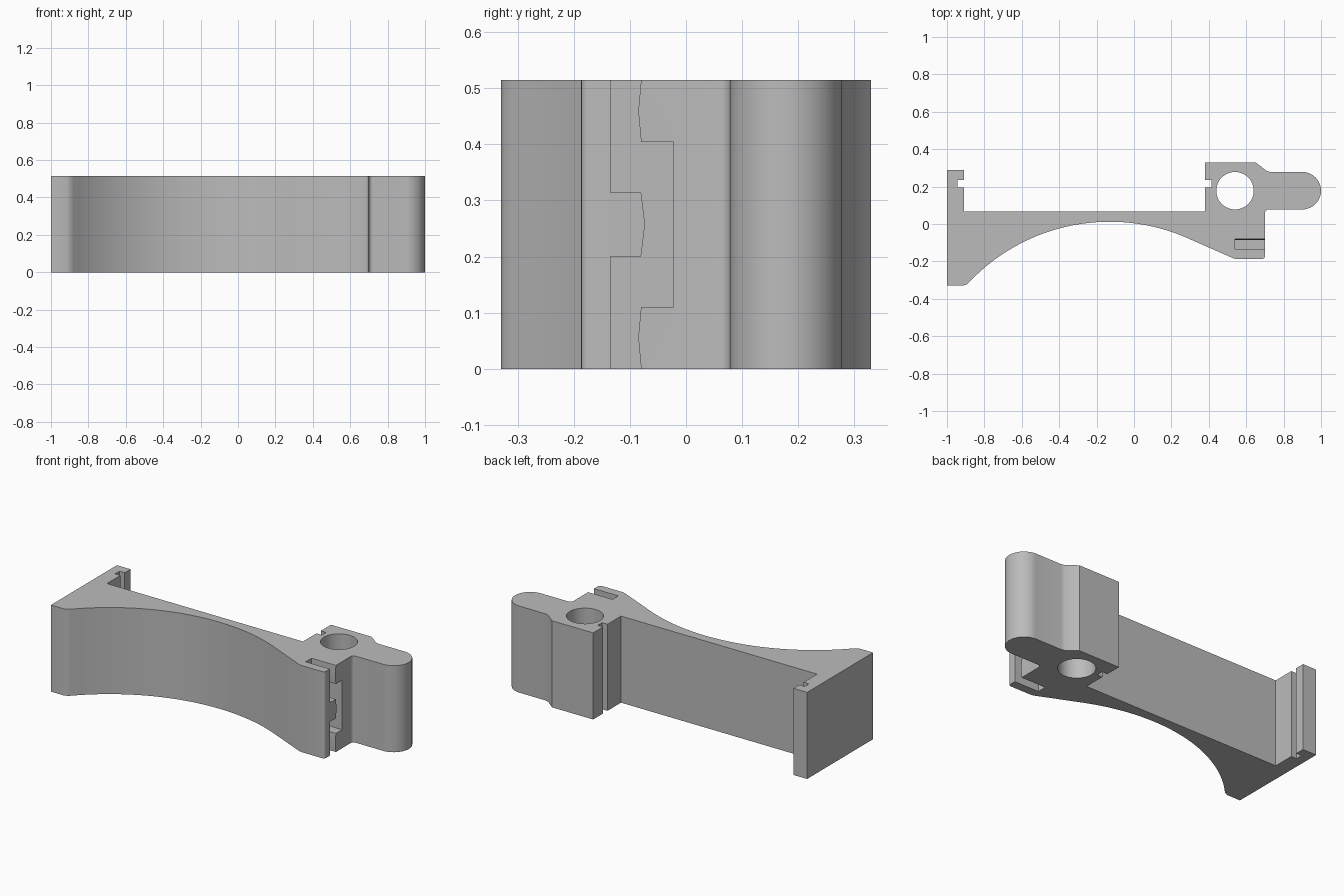
import bpy, bmesh
from math import sin, cos, radians, sqrt
from mathutils import Vector

cube = bpy.data.objects.get("Cube")
if cube:
    bpy.data.objects.remove(cube, do_unlink=True)

HEIGHT = 0.515

grey = bpy.data.materials.new("plain grey")
grey.use_nodes = True
colour = (0.5, 0.5, 0.5, 1)
grey.diffuse_color = colour
grey.node_tree.nodes["Principled BSDF"].inputs["Base Color"].default_value = colour


def arc(cx, cy, r, start, end, steps):
    """Points along a circular arc, angles in degrees."""
    angles = [radians(start + (end - start) * i / steps) for i in range(steps + 1)]
    return [(cx + r * cos(a), cy + r * sin(a)) for a in angles]


def prism(name, points, place, offset):
    """Closed outline pushed along an offset vector."""
    bm = bmesh.new()
    face = bm.faces.new([bm.verts.new(place(*p)) for p in points])
    new = bmesh.ops.extrude_face_region(bm, geom=[face])["geom"]
    bmesh.ops.translate(bm, vec=offset,
                        verts=[v for v in new if isinstance(v, bmesh.types.BMVert)])
    bmesh.ops.recalc_face_normals(bm, faces=bm.faces)
    mesh = bpy.data.meshes.new(name)
    bm.to_mesh(mesh)
    bm.free()
    mesh.materials.append(grey)
    obj = bpy.data.objects.new(name, mesh)
    bpy.context.collection.objects.link(obj)
    return obj


def notch(x, depth):
    """Small square groove in a side wall, from low y to high y."""
    return [(x, 0.195), (x + depth, 0.195), (x + depth, 0.235), (x, 0.235)]


# Arched underside: circle segment that runs on into a straight slope
RADIUS, CX, PEAK = 1.035, -0.13, 0.012
arch = []
for i in range(41):
    x = -0.88 + 1.15 * i / 40
    arch.append((x, PEAK - RADIUS + sqrt(RADIUS ** 2 - (x - CX) ** 2)))

outline = [(-1, -0.33), (-0.915, -0.33), (-0.895, -0.323)] + arch
outline += [(0.53, -0.183), (0.55, -0.187)]
outline += arc(0.685, -0.172, 0.015, -90, 0, 4)      # foot corner
outline += arc(0.72, 0.058, 0.02, 180, 90, 5)        # inner fillet
outline += arc(0.9, 0.178, 0.1, -90, 88, 24)         # rounded arm end
outline += [(0.73, 0.278), (0.71, 0.283), (0.65, 0.33), (0.38, 0.33)]
outline += reversed(notch(0.38, 0.035))
outline += [(0.38, 0.068), (-0.91, 0.068)]
outline += notch(-0.91, -0.035)
outline += [(-0.91, 0.29), (-1, 0.29)]

body = prism("arched_bracket", outline, lambda x, y: (x, y, 0), Vector((0, 0, HEIGHT)))

# Round pin hole
hole = prism("pin_hole_cutter", arc(0.54, 0.178, 0.1, 0, 354.375, 63),
             lambda x, y: (x, y, -0.1), Vector((0, 0, 0.8)))

# Winding latch channel with shallow pointed bumps, symmetric about mid height
MID = HEIGHT / 2
half_front = [(-0.08, 0.057), (-0.135, 0.057), (-0.135, 0.4)]
half_back = [(-0.08, 0.4), (-0.08, 0.257), (-0.085, 0.202),
             (-0.08, 0.147), (-0.022, 0.147)]
half = half_front + half_back
channel = [(y, MID + z) for y, z in half]
channel += [(y, MID - z) for y, z in reversed(half)]
channel += [(-0.073, MID)]
slot = prism("latch_channel_cutter", channel,
             lambda y, z: (0.54, y, z), Vector((0.3, 0, 0)))

# Cut the openings
bpy.context.view_layer.objects.active = body
for cutter in (hole, slot):
    cutter.hide_render = True
    mod = body.modifiers.new(cutter.name, "BOOLEAN")
    mod.operation = "DIFFERENCE"
    mod.solver = "EXACT"
    mod.object = cutter
    bpy.ops.object.modifier_apply(modifier=mod.name)
    bpy.data.objects.remove(cutter, do_unlink=True)

bpy.ops.object.select_all(action="DESELECT")
body.select_set(True)
bpy.ops.object.shade_smooth_by_angle(angle=radians(25))
